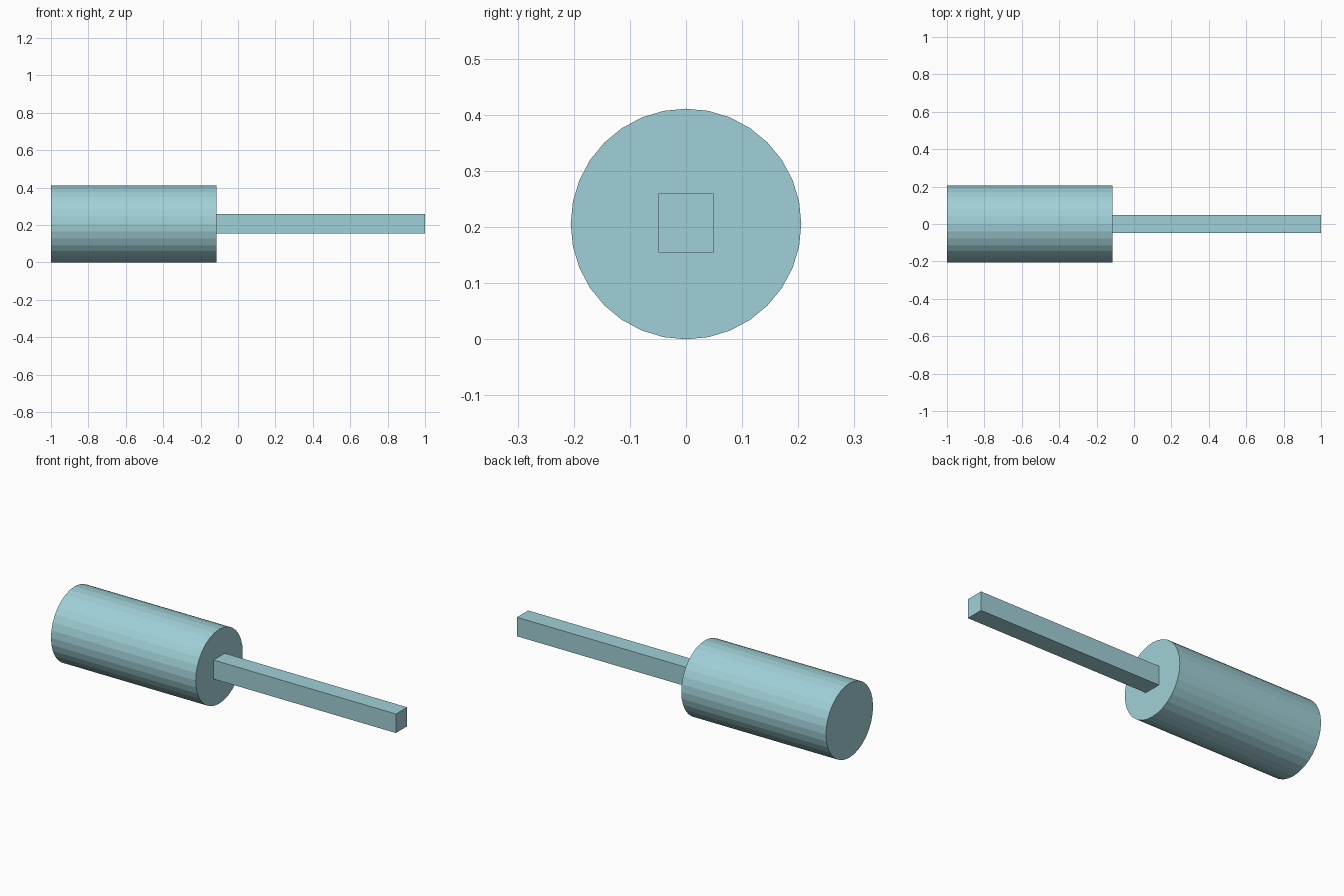
import bpy, math

if "Cube" in bpy.data.objects:
    bpy.data.objects.remove(bpy.data.objects["Cube"])

teal = bpy.data.materials.new("pale_teal")
teal.diffuse_color = (0.352, 0.631, 0.680, 1)
teal.use_nodes = True
teal.node_tree.nodes["Principled BSDF"].inputs["Base Color"].default_value = teal.diffuse_color

R = 0.2055       # body radius, also the height of the axis
FACE_X = -0.115  # where the body ends and the bar starts

# Round body: 32-sided cylinder lying along x
bpy.ops.mesh.primitive_cylinder_add(
    vertices=32, radius=R, depth=FACE_X + 1,
    location=((FACE_X - 1) / 2, 0, R), rotation=(0, math.pi / 2, 0))
body = bpy.context.object
body.name = "round_body"
body.data.materials.append(teal)

# Square bar standing out from the body's end face
bpy.ops.mesh.primitive_cube_add(size=1, location=((1 + FACE_X) / 2, 0, 0.207))
bar = bpy.context.object
bar.name = "square_bar"
bar.scale = (1 - FACE_X, 0.098, 0.105)
bpy.ops.object.transform_apply(location=False, rotation=False, scale=True)
bar.data.materials.append(teal)
